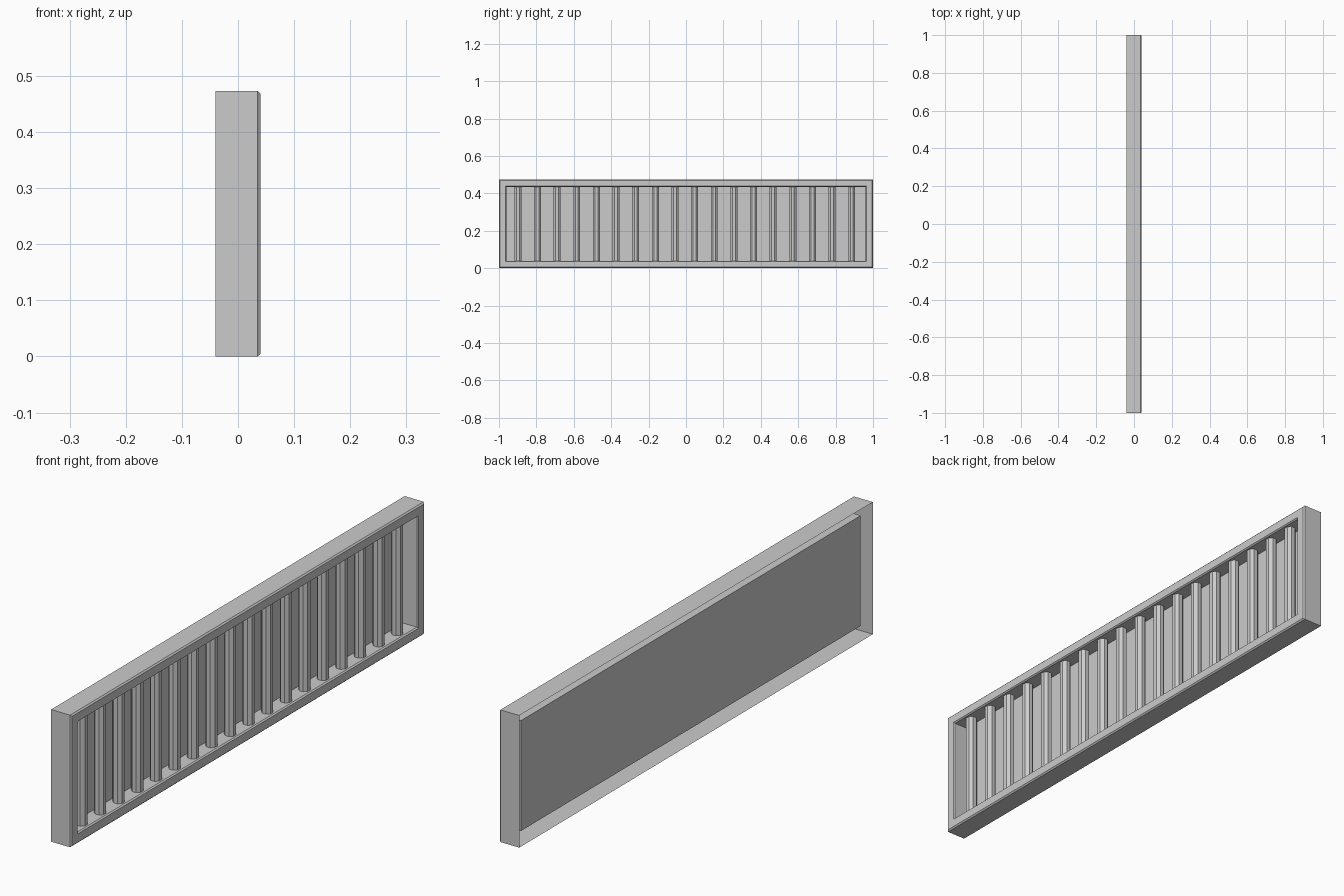
import bpy, bmesh, math
from mathutils import Matrix

cube = bpy.data.objects.get("Cube")
if cube:
    bpy.data.objects.remove(cube, do_unlink=True)

LENGTH, HEIGHT = 2.0, 0.473

grey = bpy.data.materials.new("light_grey")
grey.use_nodes = True
colour = (0.6, 0.6, 0.6, 1)
grey.diffuse_color = colour
grey.node_tree.nodes["Principled BSDF"].inputs["Base Color"].default_value = colour


def finish(bm, name):
    mesh = bpy.data.meshes.new(name)
    bm.to_mesh(mesh)
    bm.free()
    mesh.materials.append(grey)
    obj = bpy.data.objects.new(name, mesh)
    bpy.context.collection.objects.link(obj)
    return obj


def ring(bm, x, inset):
    y, low, high = LENGTH / 2 - inset, inset, HEIGHT - inset
    return [bm.verts.new((x, a, b)) for a, b in
            ((-y, low), (y, low), (y, high), (-y, high))]


# Open-backed shell: outer wall, bevelled front rim, inner wall and recessed panel
bm = bmesh.new()
profile = [(-0.04, 0), (0.035, 0), (0.04, 0.005), (0.04, 0.035),
           (0.035, 0.039), (-0.019, 0.039)]
rings = [ring(bm, x, inset) for x, inset in profile]
for a, b in zip(rings, rings[1:]):
    for i in range(4):
        j = (i + 1) % 4
        bm.faces.new((a[i], a[j], b[j], b[i]))
bm.faces.new(rings[-1])
finish(bm, "frame_with_panel")

# Row of upright bars between the lower and upper inner walls
BARS, FIRST, STEP, RADIUS, SIDES = 18, -0.899, 0.105, 0.02, 8
bm = bmesh.new()
for n in range(BARS):
    place = (Matrix.Translation((0.01, FIRST + n * STEP, HEIGHT / 2))
             @ Matrix.Rotation(math.pi / SIDES, 4, "Z"))
    bmesh.ops.create_cone(bm, cap_ends=True, segments=SIDES, radius1=RADIUS,
                          radius2=RADIUS, depth=HEIGHT - 0.078, matrix=place)
finish(bm, "bars")
